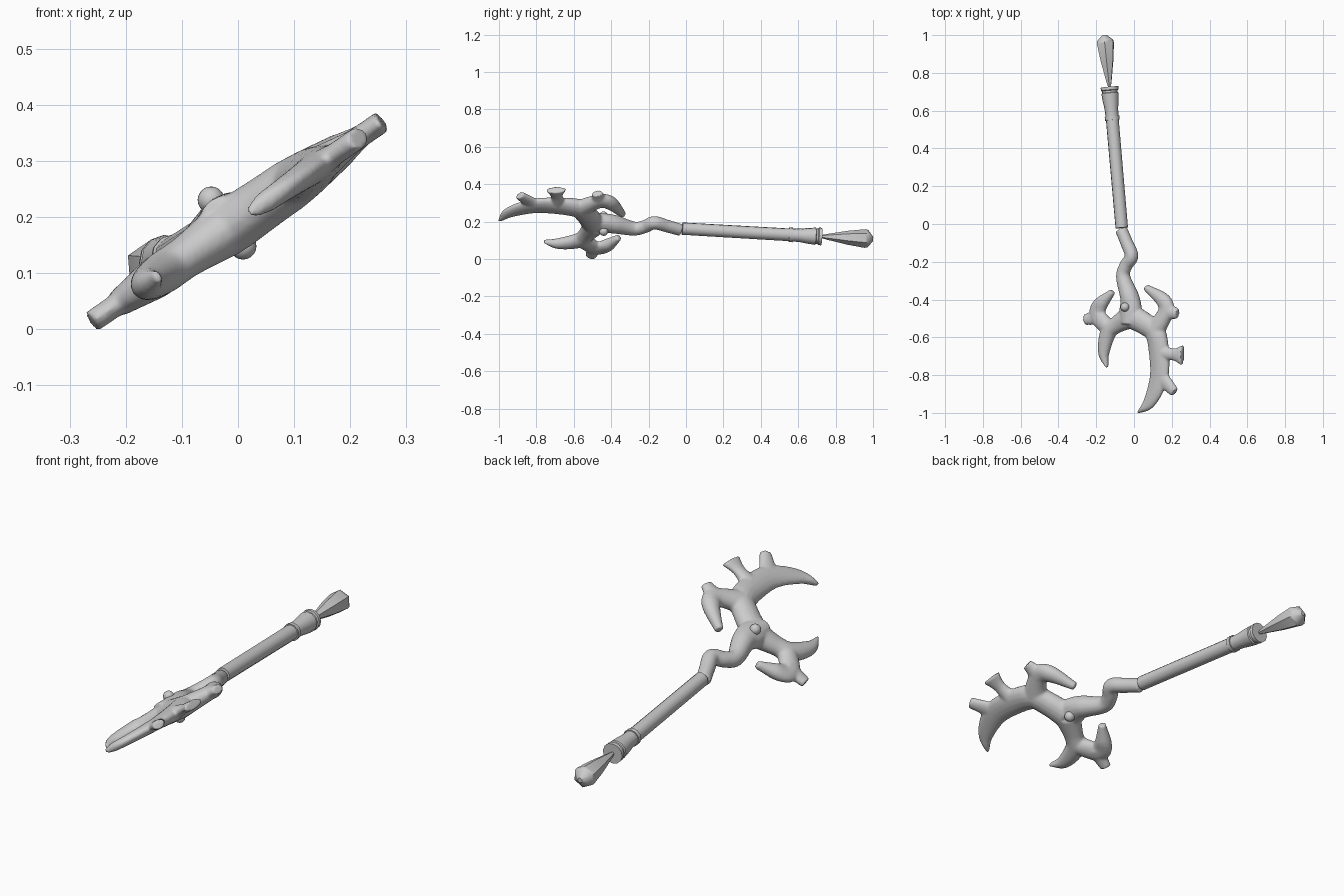
import bpy
import math
from mathutils import Vector

default_cube = bpy.data.objects.get("Cube")
if default_cube:
    bpy.data.objects.remove(default_cube, do_unlink=True)

# The whole weapon lies in one plane that tilts up towards +x
SLOPE = 0.69
BASE_Z = 0.193
TILT = math.atan(SLOPE)
NORMAL = Vector((-math.sin(TILT), 0, math.cos(TILT)))


def on_plane(x, y, lift=0.0):
    """Point of the tilted plane above (x, y), moved along its normal."""
    return Vector((x, y, BASE_Z + SLOPE * x)) + NORMAL * lift


def make_material(name, value):
    mat = bpy.data.materials.new(name)
    mat.use_nodes = True
    colour = (value, value, value, 1)
    mat.diffuse_color = colour
    mat.node_tree.nodes["Principled BSDF"].inputs["Base Color"].default_value = colour
    return mat


GREY = make_material("plain grey", 0.6)


def add_object(name, verts, faces):
    mesh = bpy.data.meshes.new(name)
    mesh.from_pydata(verts, [], faces)
    mesh.update()
    mesh.materials.append(GREY)
    obj = bpy.data.objects.new(name, mesh)
    bpy.context.collection.objects.link(obj)
    return obj


def smooth(obj, degrees):
    bpy.ops.object.select_all(action="DESELECT")
    obj.select_set(True)
    bpy.context.view_layer.objects.active = obj
    bpy.ops.object.shade_smooth_by_angle(angle=math.radians(degrees))


def spline(stations, steps):
    """Catmull-Rom curve through the stations."""
    pts = [Vector(s) for s in stations]
    pts = [2 * pts[0] - pts[1]] + pts + [2 * pts[-1] - pts[-2]]
    out = []
    for a, b, c, d in zip(pts, pts[1:], pts[2:], pts[3:]):
        for k in range(steps):
            t = k / steps
            out.append(b + (c - a) * (t / 2)
                       + (2 * a - 5 * b + 4 * c - d) * (t * t / 2)
                       + (3 * b - a - 3 * c + d) * (t ** 3 / 2))
    return out + [pts[-2]]


def tube(centres, widths, depths, sides):
    """Closed tube with oval sections: width in the plane, depth across it."""
    verts, faces = [], []
    last = len(centres) - 1
    for i, c in enumerate(centres):
        along = (centres[min(i + 1, last)] - centres[max(i - 1, 0)]).normalized()
        side = NORMAL.cross(along).normalized()
        up = along.cross(side)
        for k in range(sides):
            a = math.tau * k / sides
            verts.append(c + side * (widths[i] * math.cos(a)) + up * (depths[i] * math.sin(a)))
    for i in range(last):
        for k in range(sides):
            p, q = i * sides + k, i * sides + (k + 1) % sides
            faces.append((p, q, q + sides, p + sides))
    faces.append(tuple(reversed(range(sides))))
    faces.append(tuple(range(last * sides, (last + 1) * sides)))
    return verts, faces


def blade_depth(x, y, width):
    """Blades are thickest at the hub and thin out sideways and forwards."""
    lens = 0.052 * (1 - (x / 0.28) ** 2) * (1 - 1.6 * max(0, -0.6 - y))
    return min(max(lens, 0.02), 0.65 * width + 0.008)


def neck_depth(x, y, width):
    """The neck is round until it widens into the hub."""
    return min(width, 0.05)


def limb(stations, depth, lift=0.0):
    """Curved limb through (x, y, half width) stations."""
    curve = spline(stations, 6)
    widths = [max(p.z, 0.004) for p in curve]
    return tube([on_plane(p.x, p.y, lift) for p in curve], widths,
                [depth(p.x, p.y, w) for p, w in zip(curve, widths)], 16)


# Head: limbs that are fused into one body
neck = limb([(-.063, -.03, .033), (-.034, -.1, .034), (-.008, -.17, .036), (-.038, -.22, .035),
             (-.053, -.28, .038), (-.018, -.39, .052), (-.013, -.46, .064), (-.015, -.53, .05)],
            neck_depth, 0.008)
long_blade = limb([(-.013, -.49, .065), (.06, -.53, .06), (.115, -.58, .06), (.135, -.72, .06),
                   (.128, -.83, .055), (.08, -.945, .036), (.02, -1, .004)], blade_depth)
side_thorn = limb([(.13, -.68, .05), (.205, -.69, .032), (.257, -.695, .056)], blade_depth)
lower_thorn = limb([(.13, -.8, .05), (.215, -.89, .027)], blade_depth)
inner_hook = limb([(.11, -.56, .06), (.152, -.5, .046), (.172, -.45, .047),
                   (.15, -.4, .04), (.064, -.336, .018)], blade_depth)
inner_spur = limb([(.165, -.46, .05), (.23, -.475, .028)], blade_depth)
short_blade = limb([(-.02, -.49, .065), (-.09, -.532, .047), (-.135, -.57, .046),
                    (-.16, -.68, .032), (-.143, -.76, .006)], blade_depth)
outer_hook = limb([(-.135, -.55, .045), (-.19, -.49, .048), (-.183, -.435, .044),
                   (-.113, -.358, .016)], blade_depth)
outer_spur = limb([(-.18, -.49, .045), (-.26, -.507, .028)], blade_depth)

verts, faces = [], []
for limb_verts, limb_faces in (neck, long_blade, side_thorn, lower_thorn, inner_hook,
                               inner_spur, short_blade, outer_hook, outer_spur):
    start = len(verts)
    verts += limb_verts
    faces += [tuple(start + i for i in f) for f in limb_faces]
head = add_object("forked_head", verts, faces)
fuse = head.modifiers.new("Fuse", "REMESH")
fuse.mode = "VOXEL"
fuse.voxel_size = 0.006
fuse.use_smooth_shade = True
relax = head.modifiers.new("Relax", "SMOOTH")
relax.iterations = 5


def turned_part(name, start, end, profile, sides=12):
    """Round part: profile of (fraction from start to end, radius)."""
    radii = [r for _, r in profile]
    obj = add_object(name, *tube([start.lerp(end, t) for t, _ in profile], radii, radii, sides))
    smooth(obj, 40)


# Handle: straight shaft, ring, flared collar and drop-shaped pommel
shaft_base = on_plane(-.058, -.02, .012)
ring_at = on_plane(-.108, .56, .013)
collar_end = on_plane(-.122, .725, .014)
pommel_tip = on_plane(-.145, 1, .018)
ring_half = (collar_end - ring_at) * 0.06

turned_part("shaft", shaft_base, ring_at, [(0, .033), (1, .034)])
turned_part("ring", ring_at - ring_half, ring_at + ring_half, [(0, .039), (1, .039)])
turned_part("collar", ring_at, collar_end, [(0, .034), (.3, .036), (.6, .043), (.8, .046),
                                            (.82, .041), (.88, .041), (.9, .047), (1, .047)])
turned_part("pommel", collar_end, pommel_tip, [(0, .008), (.08, .014), (.5, .037),
                                               (.84, .05), (.9, .047), (1, .012)], sides=6)

# Gems: one on each face of the hub
for name, side in (("upper_gem", 1), ("lower_gem", -1)):
    bpy.ops.mesh.primitive_uv_sphere_add(segments=16, ring_count=10, radius=.024,
                                         location=on_plane(-.015, -.44, .008 + side * .05))
    gem = bpy.context.object
    gem.name = name
    gem.data.materials.append(GREY)
    smooth(gem, 60)
